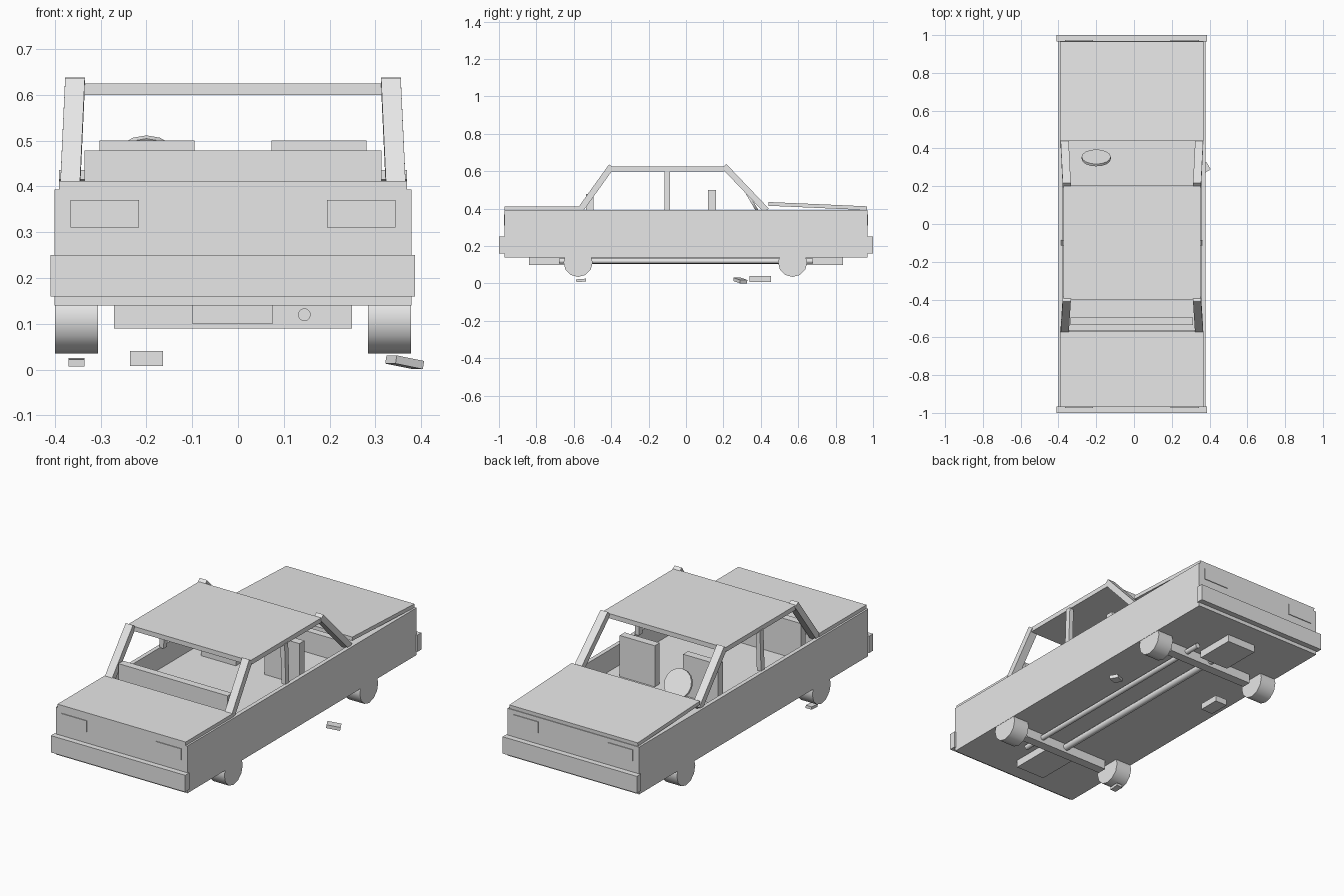
import bpy, bmesh, math
from mathutils import Vector, Matrix

if "Cube" in bpy.data.objects:
    bpy.data.objects.remove(bpy.data.objects["Cube"])

C = -0.011  # centre line of the car
grey = bpy.data.materials.new("plain_grey")
grey.diffuse_color = (0.8, 0.8, 0.8, 1)
grey.use_nodes = True
grey.node_tree.nodes["Principled BSDF"].inputs["Base Color"].default_value = grey.diffuse_color


def finish(name, bm):
    bmesh.ops.recalc_face_normals(bm, faces=bm.faces)
    me = bpy.data.meshes.new(name)
    bm.to_mesh(me)
    bm.free()
    me.materials.append(grey)
    ob = bpy.data.objects.new(name, me)
    bpy.context.collection.objects.link(ob)
    return ob


def box(name, x, y, z, rot=(0, 0, 0)):
    """Box from its ranges, optionally turned about its centre."""
    bm = bmesh.new()
    bmesh.ops.create_cube(bm, size=1)
    bmesh.ops.scale(bm, vec=(x[1] - x[0], y[1] - y[0], z[1] - z[0]), verts=bm.verts)
    ob = finish(name, bm)
    ob.location = (sum(x) / 2, sum(y) / 2, sum(z) / 2)
    ob.rotation_euler = [math.radians(a) for a in rot]
    return ob


def rod(name, a, b, r, n):
    """Cylinder between two points."""
    a, b = Vector(a), Vector(b)
    bm = bmesh.new()
    bmesh.ops.create_cone(bm, cap_ends=True, segments=n, radius1=r, radius2=r, depth=(b - a).length)
    q = (b - a).to_track_quat('Z', 'Y')
    bmesh.ops.transform(bm, matrix=Matrix.Translation((a + b) / 2) @ q.to_matrix().to_4x4(), verts=bm.verts)
    ob = finish(name, bm)
    for p in ob.data.polygons:
        p.use_smooth = len(p.vertices) == 4
    bpy.context.view_layer.objects.active = ob
    ob.select_set(True)
    bpy.ops.object.shade_smooth_by_angle(angle=math.radians(40))
    ob.select_set(False)
    return ob


def pillar(name, lo, hi, w, t):
    """Leaning post: width w along x, thickness t in the side view."""
    lo, hi = Vector(lo), Vector(hi)
    d = (hi - lo).normalized()
    side = Vector((w / 2, 0, 0))
    n = Vector((0, -d.z, d.y)).normalized() * t / 2
    bm = bmesh.new()
    ends = [[bm.verts.new(p + s) for s in (side + n, side - n, -side - n, -side + n)] for p in (lo, hi)]
    bm.faces.new(ends[0])
    bm.faces.new(ends[1])
    for i in range(4):
        j = (i + 1) % 4
        bm.faces.new((ends[0][i], ends[0][j], ends[1][j], ends[1][i]))
    return finish(name, bm)


# body shell with a sunken cabin
bm = bmesh.new()
rings = []
for hx, y0, y1, z in ((0.39, -0.97, 0.97, 0.14), (0.39, -0.97, 0.97, 0.393),
                      (0.368, -0.56, 0.445, 0.393), (0.368, -0.56, 0.445, 0.28)):
    rings.append([bm.verts.new(p) for p in ((C - hx, y0, z), (C + hx, y0, z), (C + hx, y1, z), (C - hx, y1, z))])
bm.faces.new(rings[0])
bm.faces.new(rings[-1])
for a, b in zip(rings, rings[1:]):
    for i in range(4):
        j = (i + 1) % 4
        bm.faces.new((a[i], a[j], b[j], b[i]))
finish("body_shell", bm)

# flat lid at -y, slightly raised lid at +y
box("front_lid", (C - 0.38, C + 0.38), (-0.97, -0.567), (0.39, 0.412))
box("raised_rear_lid", (C - 0.38, C + 0.38), (0.44, 0.967), (0.404, 0.424), (-2.5, 0, 0))

# bumpers and lamps at both ends
for s, end in ((-1, "front"), (1, "rear")):
    box(end + "_bumper", (C - 0.398, C + 0.398), sorted((s * 0.965, s * 1.0)), (0.16, 0.25))
    for m, side in ((-1, "left"), (1, "right")):
        box(f"{end}_{side}_lamp", sorted((C + m * 0.205, C + m * 0.355)),
            sorted((s * 0.968, s * 0.974)), (0.31, 0.37))

# roof and pillars
box("roof", (C - 0.363, C + 0.363), (-0.4, 0.203), (0.6, 0.625))
for m, side in ((-1, "left"), (1, "right")):
    pillar(side + "_front_pillar", (C + m * 0.356, -0.568, 0.39), (C + m * 0.345, -0.398, 0.627), 0.043, 0.033)
    pillar(side + "_rear_pillar", (C + m * 0.356, 0.43, 0.39), (C + m * 0.345, 0.204, 0.627), 0.043, 0.033)
    pillar(side + "_middle_pillar", (C + m * 0.362, -0.1, 0.39), (C + m * 0.355, -0.1, 0.605), 0.025, 0.03)

# interior
box("bench_back", (C - 0.324, C + 0.324), (-0.535, -0.495), (0.27, 0.478))
for m, side in ((-1, "left"), (1, "right")):
    box(side + "_seat_back", (C + m * 0.188 - 0.104, C + m * 0.188 + 0.104), (0.118, 0.16), (0.275, 0.5))
rod("steering_wheel", (-0.2, 0.344, 0.438), (-0.2, 0.356, 0.445), 0.077, 16)

# wheel drums and axles
for y, end in ((-0.577, "front"), (0.57, "rear")):
    box(end + "_axle", (C - 0.26, C + 0.26), (y - 0.025, y + 0.025), (0.09, 0.145))
    for m, side in ((-1, "left"), (1, "right")):
        rod(f"{end}_{side}_drum", (C + m * 0.295, y, 0.113), (C + m * 0.3885, y, 0.113), 0.078, 12)

# underside parts
box("front_under_box", (C - 0.088, C + 0.086), (-0.84, -0.56), (0.1, 0.145))
box("rear_under_box", (C - 0.088, C + 0.086), (0.62, 0.84), (0.1, 0.145))
rod("drive_shaft", (C, -0.57, 0.122), (C, 0.63, 0.122), 0.018, 10)
rod("exhaust_pipe", (0.145, -0.68, 0.12), (0.145, 0.68, 0.12), 0.014, 12)

# loose bricks on the ground
box("small_brick", (-0.37, -0.335), (-0.587, -0.535), (0.009, 0.024), (4, 0, 0))
box("large_brick", (-0.236, -0.164), (0.34, 0.455), (0.008, 0.041))
box("tilted_brick", (0.329, 0.399), (0.268, 0.313), (0.007, 0.025), (0, 10, 30))
